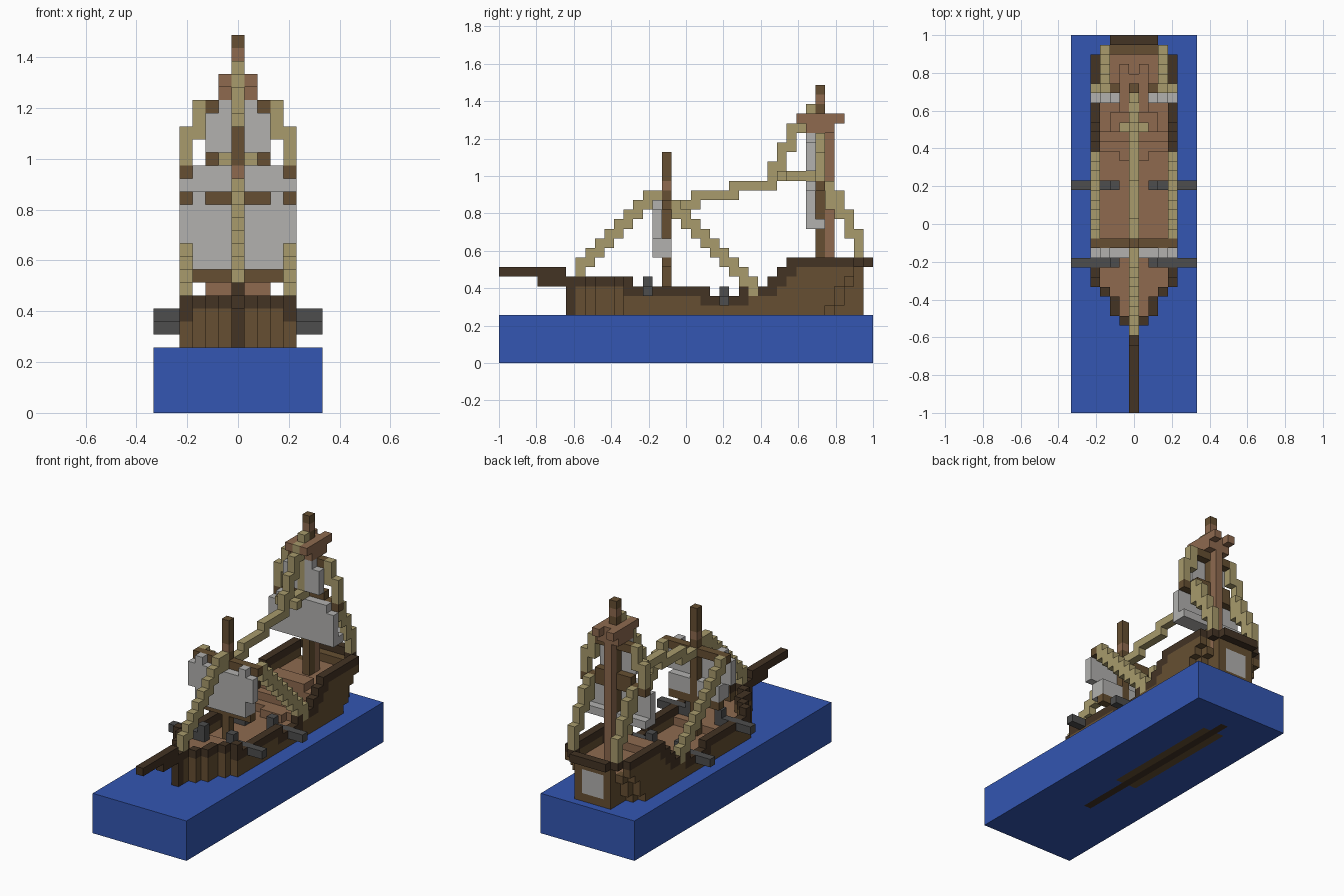
import bpy
import bmesh
from mathutils import Vector

if "Cube" in bpy.data.objects:
    bpy.data.objects.remove(bpy.data.objects["Cube"], do_unlink=True)

U = 2 / 39          # edge of one block
cells = {}          # block position -> part name


def srgb(r, g, b):
    return tuple((c / 255 / 12.92) if c < 10 else ((c / 255 + 0.055) / 1.055) ** 2.4
                 for c in (r, g, b)) + (1.0,)


def span(v):
    return range(v, v + 1) if isinstance(v, int) else range(v[0], v[1] + 1)


def fill(part, i, j, k, mirror=False):
    """Fill an inclusive range of blocks: across, along, up."""
    for x in span(i):
        for y in span(j):
            for z in span(k):
                cells[x, y, z] = part
                if mirror:
                    cells[-x, y, z] = part


def half_width(j):
    if j <= 8:
        return 0
    if j <= 12:
        return (1, 2, 2, 3)[j - 9]
    return 4 if j <= 36 else 40 - j


def rail_top(j):
    for limit, top in ((13, 8), (21, 7), (24, 6), (27, 7), (28, 8), (29, 9)):
        if j <= limit:
            return top
    return 10


def deck_top(j):
    if j < 17:
        return 6
    return 5 if j < 27 else min(8, j - 21)


# Water and the keel showing on its underside
fill("water", (-6, 6), (0, 38), (0, 4))
fill("keel_planks", (-1, 1), (18, 33), 0)
fill("keel", 0, (11, 35), 0)

# Hull, deck and rail, one cross-section at a time
stern_end = {5: 33, 6: 34, 7: 34, 8: 35}
for j in range(8, 38):
    w, top = half_width(j), rail_top(j)
    low = min(top, rail_top(j - 1) + 1, rail_top(j + 1) + 1) if j > 8 else top
    if low < top or rail_top(j + 1) < top or rail_top(j - 1) < top:
        low = min(top, rail_top(j - 1), rail_top(j + 1))
    for k in range(5, top + 1):
        cut = max(0, j - stern_end.get(k, 36))
        wk = max(2, w - cut) if cut else w
        for i in range(-w, w + 1):
            edge = abs(i) == w or j == 8
            if edge and k >= low:
                fill("rail", i, j, k)
            elif abs(i) <= wk and (edge or abs(i) == wk and k <= deck_top(j)):
                fill("hull", i, j, k)
            elif abs(i) < wk and k <= deck_top(j):
                fill("deck" if k == deck_top(j) else "hull", i, j, k)
fill("rail", (-2, 2), 38, 10)
fill("hull", (-2, 2), 37, 9)
fill("stern_window", (-1, 1), 37, (6, 8))

# Bow stem and bowsprit
fill("bow_stem", 0, 7, (5, 8))
fill("bowsprit", 0, (0, 6), 9)
fill("bowsprit", 0, (4, 6), 8)

# Cannons
for j, k in ((15, 7), (23, 6)):
    fill("cannons", (3, 6), j, k, True)
    fill("cannons", 2, j, (k, k + 1), True)

# Steps on the deck
fill("deck", (-1, 1), 26, 6)
fill("deck", (-2, 2), (29, 30), 9)

# Fore sail with its yards
fill("fore_sail", (-2, 2), 16, (11, 15))
fill("fore_sail", 3, 16, (11, 16), True)
fill("fore_sail", 4, 16, (13, 15), True)
fill("fore_sail", (-3, 3), 17, (11, 12))
fill("yards", (-4, 4), 17, 16)
fill("yards", (-3, 3), 17, 10)

# Main sail and top sail with their yards
fill("main_sail", (-3, 3), 32, (14, 18))
fill("main_sail", 4, 32, (14, 17), True)
fill("main_sail", (-4, 4), 33, 14)
fill("yards", (-4, 4), 33, 18)
fill("yards", (-2, 2), 33, 19)
fill("top_sail", (-2, 2), 32, (20, 22))
fill("top_sail", (-1, 1), 32, 23)
fill("yards", (-2, 2), 33, 23)

# Masts, mast bands and the pole behind the main mast
fill("fore_mast", 0, 17, (6, 21))
fill("mast_bands", 0, 17, 18)
fill("main_mast", 0, 33, (8, 28))
fill("mast_bands", 0, 33, 27)
fill("rear_pole", 0, 34, (9, 23))

# Lookout platform
fill("lookout", (-1, 1), (32, 34), (24, 25))
fill("lookout", (-1, 1), 31, 25)
fill("lookout", 1, 35, 25, True)
fill("main_mast", 0, 33, (24, 26))

# Fore stay and the shrouds behind the fore mast
for j in range(8, 16):
    fill("ropes", 0, j, (j + 1, j + 2))
fill("ropes", 0, 16, (16, 17))
for j in range(18, 27):
    fill("ropes", 4, j, (33 - j, 34 - j), True)

# Stay running from the fore mast up to the lookout
for j, k in (((18, 20), 16), ((20, 24), 17), ((24, 28), 18), ((28, 32), 19),
             ((28, 29), 20), (29, 21), ((29, 30), 22), (30, 23),
             ((30, 31), 24), (31, 25), (32, 26)):
    fill("ropes", 0, j, k)
fill("ropes", 1, 29, 19, True)
fill("ropes", 0, 32, (20, 25))

# Main shrouds
fill("ropes", 3, 33, (21, 23), True)
fill("ropes", 4, 33, (19, 21), True)
for j, k in ((34, 16), (35, 15), (36, 13), (37, 11)):
    fill("ropes", 3, j, (k, k + 2), True)

# Colours and the parts that wear them
palette = {
    "water blue": (srgb(51, 86, 178), ["water"]),
    "hull brown": (srgb(102, 79, 50),
                   ["hull", "keel_planks", "yards", "fore_mast", "main_mast"]),
    "dark wood": (srgb(67, 51, 36), ["rail", "keel", "bow_stem", "bowsprit"]),
    "deck wood": (srgb(142, 106, 79), ["deck", "mast_bands", "rear_pole", "lookout"]),
    "rope tan": (srgb(168, 155, 108), ["ropes"]),
    "sail grey": (srgb(178, 177, 175),
                  ["fore_sail", "main_sail", "top_sail", "stern_window"]),
    "cannon grey": (srgb(77, 77, 77), ["cannons"]),
}

AXES = [Vector(a) * s for a in ((1, 0, 0), (0, 1, 0), (0, 0, 1)) for s in (1, -1)]


def build(name, mat):
    """Make one mesh from the open faces of a part's blocks."""
    bm = bmesh.new()
    verts = {}

    def vert(p):
        key = tuple(round(2 * c) for c in p)
        if key not in verts:
            verts[key] = bm.verts.new((p.x * U, (p.y - 19) * U, (p.z + 0.5) * U))
        return verts[key]

    for cell in [c for c, part in cells.items() if part == name]:
        centre = Vector(cell)
        for n in AXES:
            if tuple(round(v) for v in centre + n) in cells:
                continue
            a = Vector((n.y, n.z, n.x))
            b = n.cross(a)
            corners = [centre + (n + a * s + b * t) / 2
                       for s, t in ((-1, -1), (1, -1), (1, 1), (-1, 1))]
            bm.faces.new([vert(p) for p in corners])
    bmesh.ops.dissolve_limit(bm, angle_limit=0.01, verts=bm.verts, edges=bm.edges)
    mesh = bpy.data.meshes.new(name)
    bm.to_mesh(mesh)
    bm.free()
    mesh.materials.append(mat)
    bpy.context.collection.objects.link(bpy.data.objects.new(name, mesh))


for title, (colour, parts) in palette.items():
    mat = bpy.data.materials.new(title)
    mat.use_nodes = True
    mat.diffuse_color = colour
    mat.node_tree.nodes["Principled BSDF"].inputs["Base Color"].default_value = colour
    for part in parts:
        build(part, mat)
